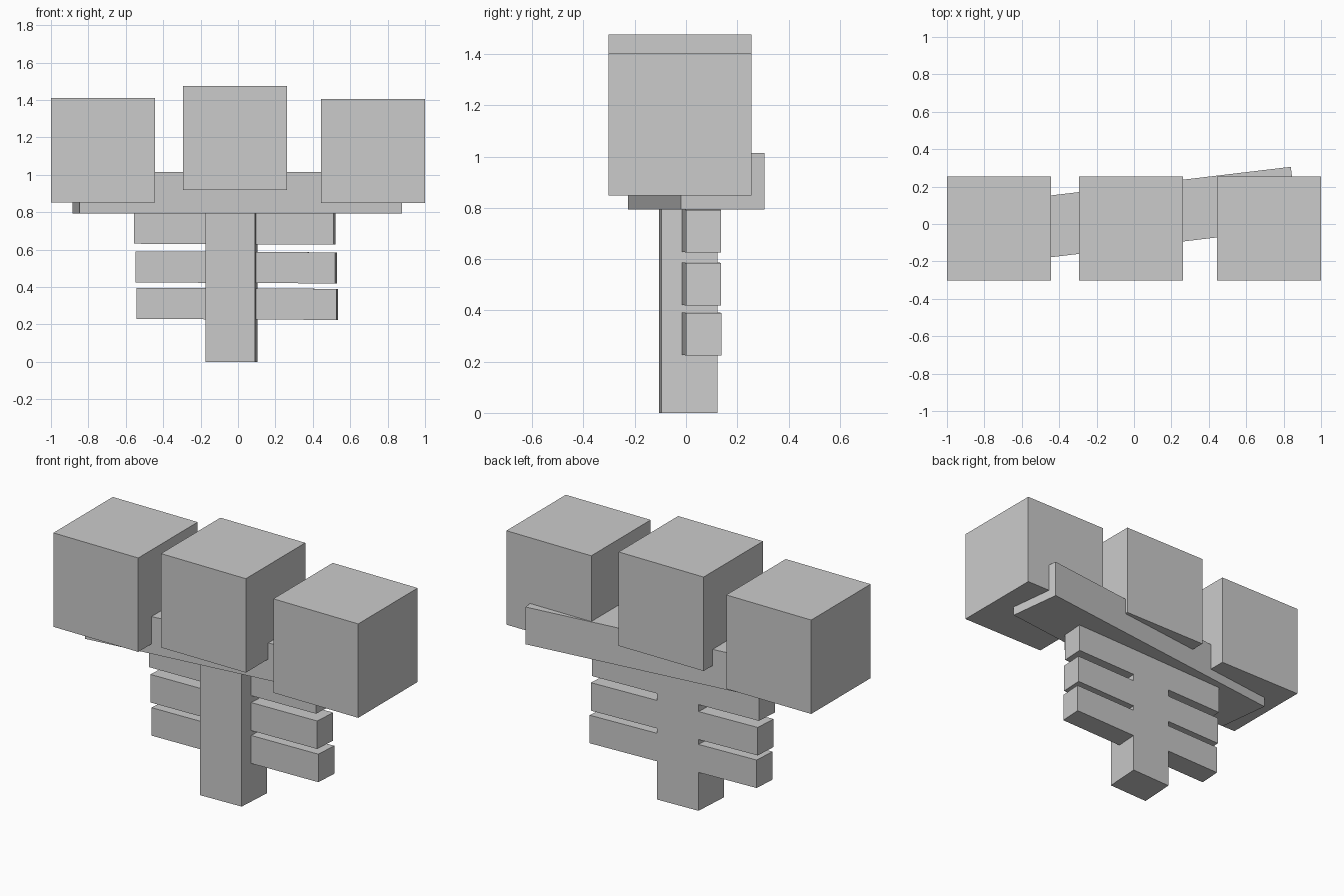
import bpy
import bmesh
from math import radians
from mathutils import Matrix, Vector

if "Cube" in bpy.data.objects:
    bpy.data.objects.remove(bpy.data.objects["Cube"])


def box(name, lo, hi, matrix=Matrix()):
    """Box between two corners, placed (and optionally skewed) by a matrix."""
    lo, hi = Vector(lo), Vector(hi)
    size = hi - lo
    bm = bmesh.new()
    place = matrix @ Matrix.Translation((lo + hi) / 2) @ Matrix.Diagonal((*size, 1))
    bmesh.ops.create_cube(bm, size=1, matrix=place)
    mesh = bpy.data.meshes.new(name)
    bm.to_mesh(mesh)
    bm.free()
    obj = bpy.data.objects.new(name, mesh)
    bpy.context.collection.objects.link(obj)
    return obj


# Three large cubes along the top
CUBE = 0.557
for name, x, z in (("left_cube", -1.0, 0.853),
                   ("middle_cube", -0.294, 0.919),
                   ("right_cube", 0.443, 0.848)):
    box(name, (x, -0.302, z), (x + CUBE, -0.302 + CUBE, z + CUBE))

# Crossbeam, turned a little about the vertical
turn = Matrix.Translation((-0.004, 0.04, 0)) @ Matrix.Rotation(radians(6.8), 4, 'Z')
box("crossbeam", (-0.868, -0.164, 0.794), (0.868, 0.164, 1.015), turn)

# Slightly skewed frame shared by the post and its side bars (origin on the back face)
skew = Matrix(((1, 0.062, 0, -0.028),
               (0.036, 1, 0, 0.1175),
               (0, 0, 1, 0),
               (0, 0, 0, 1)))
tilted = skew.copy()
tilted[2][0] = -0.005

HALF = 0.133
box("post", (-HALF, -0.218, 0), (HALF, 0, 0.80), skew)

# Three pairs of side bars, flush with the back of the post
for level, z, shift in (("lower", 0.31, 0.007), ("middle", 0.505, 0), ("upper", 0.712, -0.008)):
    z0, z1 = z - 0.083, z + 0.083
    box(level + "_left_bar", (-0.512 + shift, -0.137, z0), (-HALF, 0, z1), tilted)
    box(level + "_right_bar", (HALF, -0.137, z0), (0.556 + shift, 0, z1), tilted)
